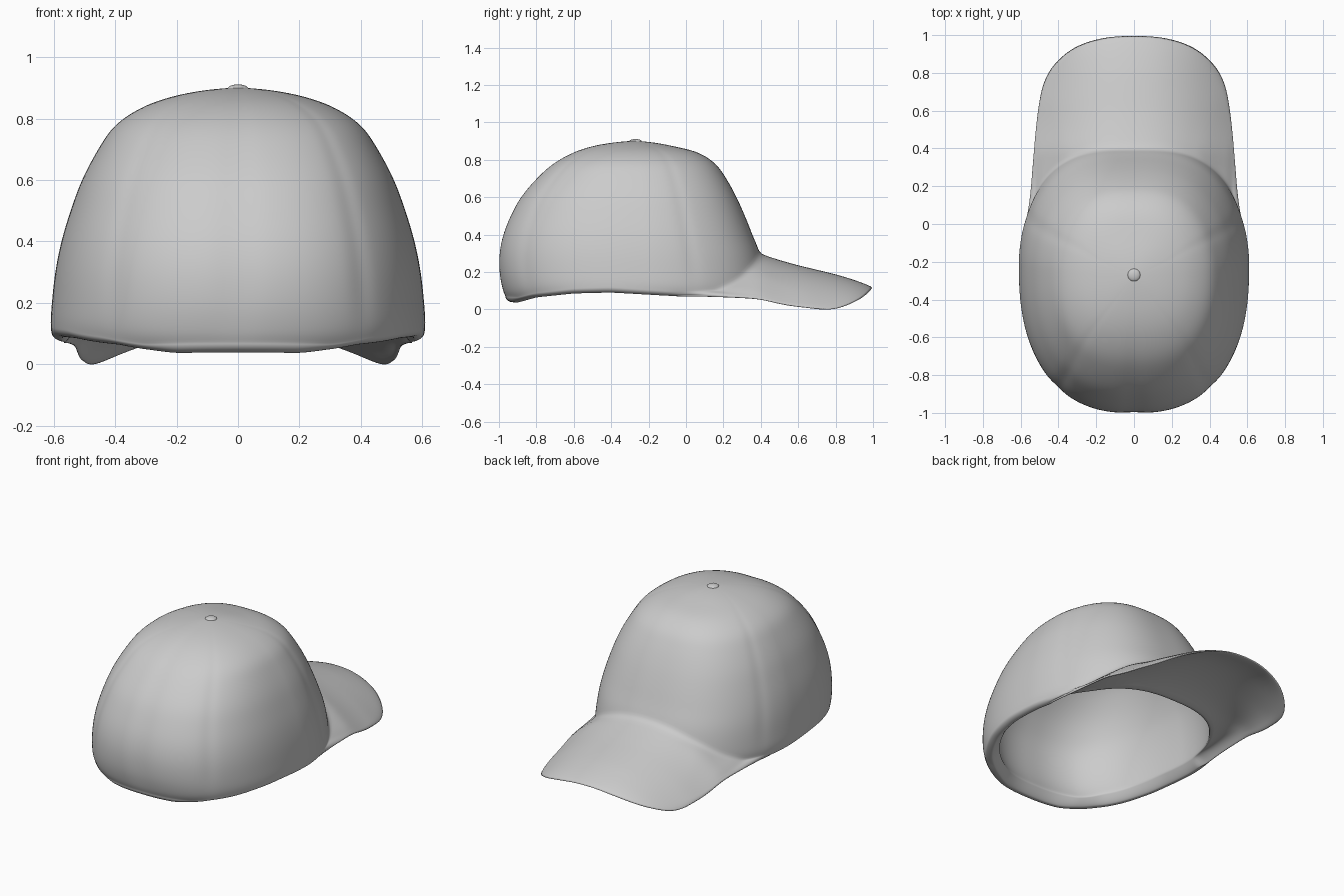
import bpy
import math

if "Cube" in bpy.data.objects:
    bpy.data.objects.remove(bpy.data.objects["Cube"], do_unlink=True)

# One plain fabric colour
fabric = bpy.data.materials.new("light_grey_fabric")
fabric.use_nodes = True
grey = (0.6, 0.6, 0.6, 1)
fabric.diffuse_color = grey
bsdf = fabric.node_tree.nodes["Principled BSDF"]
bsdf.inputs["Base Color"].default_value = grey
bsdf.inputs["Roughness"].default_value = 0.8

# Crown rings: height, half width, front y, back y
RINGS = [
    (0.03, 0.575, 0.42, -0.925), (0.07, 0.595, 0.43, -0.965), (0.12, 0.61, 0.43, -0.985),
    (0.20, 0.606, 0.42, -1.0), (0.30, 0.595, 0.395, -1.0), (0.40, 0.575, 0.355, -0.98),
    (0.50, 0.545, 0.315, -0.94), (0.60, 0.508, 0.27, -0.885), (0.70, 0.455, 0.215, -0.80),
    (0.78, 0.398, 0.155, -0.71), (0.84, 0.305, 0.06, -0.60), (0.875, 0.20, -0.08, -0.49),
    (0.893, 0.10, -0.18, -0.38), (0.90, 0.02, -0.26, -0.30)]
TOP = len(RINGS) - 1
# Brim outline, from the tip to where it runs into the side of the crown
OUTLINE = [(0, 1.014), (0.1, 1.01), (0.2, 0.994), (0.305, 0.957), (0.388, 0.898),
           (0.45, 0.825), (0.486, 0.742), (0.506, 0.64), (0.52, 0.52), (0.533, 0.36),
           (0.545, 0.2), (0.558, 0.06), (0.572, -0.05)]
BACK_HEM = [(-1, 0.045), (-0.9, 0.036), (-0.8, 0.064), (-0.6, 0.085), (-0.4, 0.09),
            (-0.05, 0.07)]
BRIM_MIDDLE = [(0.39, 0.30), (0.5, 0.264), (0.6, 0.236), (0.7, 0.212), (0.8, 0.188),
               (0.9, 0.158), (1.0, 0.12)]
BRIM_DROP = [(0, 0.225), (0.4, 0.232), (0.55, 0.22), (0.7, 0.202), (0.8, 0.19)]
BRIM_WIDTH = [(-0.05, 0.575), (0.36, 0.53), (0.64, 0.503), (0.8, 0.468)]
SEAMS = [math.radians(a) for a in (25, 155, -52, -128, -90)]
BRIM_START = math.radians(14)
MID_Y = -0.2
LIP = 0.87


def lookup(table, x):
    """Straight-line interpolation, clamped at both ends."""
    if x <= table[0][0]:
        return table[0][1]
    for (x0, y0), (x1, y1) in zip(table, table[1:]):
        if x <= x1:
            return y0 + (y1 - y0) * (x - x0) / (x1 - x0)
    return table[-1][1]


def spline(points, k):
    """Smooth curve through the points at fractional index k."""
    n = len(points) - 1
    i = min(max(int(k), 0), n - 1)
    t = k - i
    p0, p1, p2, p3 = (points[min(max(i + d, 0), n)] for d in (-1, 0, 1, 2))
    return [0.5 * (2 * b + (c - a) * t + (2 * a - 5 * b + 4 * c - d) * t ** 2
                   + (3 * b - a - 3 * c + d) * t ** 3)
            for a, b, c, d in zip(p0, p1, p2, p3)]


def mix(a, b, f):
    return a + (b - a) * f


def ring_index(z):
    return lookup([(r[0], i) for i, r in enumerate(RINGS)], z)


def crown_point(angle, k, scale=1.0, seam=0.0):
    """Point on the crown, or on a copy of it scaled in plan; seams press in."""
    z, a, front, back = spline(RINGS, k)
    mid = MID_Y - 0.08 * k / TOP
    c, s = math.cos(angle), math.sin(angle)
    # Flatter front panel, rounder sides; boxier back
    p, q = (2.7, 1.9) if s > 0 else (2.45, 2.45)
    depth = front - mid if s > 0 else mid - back
    f = scale * (1 - seam * sum(math.exp(-((angle - g) / 0.06) ** 2) for g in SEAMS))
    x = math.copysign(abs(c) ** (2 / p), c) * a * f
    y = mid + math.copysign(abs(s) ** (2 / q), s) * depth * f
    return x, y, z


def brim_height(x, y):
    u = min(abs(x) / lookup(BRIM_WIDTH, y), 1.05)
    return lookup(BRIM_MIDDLE, y) - lookup(BRIM_DROP, y) * u ** 2.2


def rim_height(x, y):
    """Where the crown wall ends and the brim or the hem begins."""
    if y > -0.05:
        return max(brim_height(x, y), 0.1)
    return lookup(BACK_HEM, y) + 0.03


def rim_index(angle):
    k = ring_index(0.15)
    for _ in range(8):
        k = ring_index(rim_height(*crown_point(angle, k)[:2]))
    return k


WALL, FLAP, INSIDE = 28, 12, 18


def column(angle):
    """One strip: down the crown, out along the brim or hem, back under, up inside."""
    k0 = rim_index(angle)
    pts = []
    for r in range(WALL, -1, -1):
        t = r / WALL
        pts.append(crown_point(angle, mix(k0, TOP, t), 1, 0.008 * min(1, 5 * t)))
    rx, ry, rz = pts[-1]
    side = 1 if math.cos(angle) >= 0 else -1
    turn = (math.asin(math.sin(angle)) - BRIM_START) / (math.pi / 2 - BRIM_START)
    lip_z = mix(0.13, 0.1, min(1, 3 * turn)) if turn > 0 else lookup(BACK_HEM, ry) + 0.06
    k_lip = ring_index(lip_z)
    lx, ly, lz = crown_point(angle, k_lip, LIP)
    steps = [i / FLAP for i in range(1, FLAP + 1)]
    if turn > 0:
        # Brim: upper sheet, then the underside running back to the opening
        ox, oy = spline(OUTLINE, (1 - turn) * (len(OUTLINE) - 1))
        ox *= side
        lift = rz - brim_height(rx, ry)
        for f in steps:
            x, y = mix(rx, ox, f), mix(ry, oy, f)
            edge = 0.008 if f == 1 else 0
            pts.append((x, y, brim_height(x, y) + lift * (1 - f) ** 2 - edge))
        for f in steps:
            x, y = mix(ox, lx, f), mix(oy, ly, f)
            pts.append((x, y, mix(brim_height(x, y) - 0.018, lz, f ** 1.3)))
    else:
        # Hem: edge rolled under, then sloping up into the lining
        ox, oy = rx * 0.945, mix(MID_Y, ry, 0.945)
        oz = lookup(BACK_HEM, oy)
        for f in steps:
            g, h = f ** 1.8, 1 - (1 - f) ** 1.8
            pts.append((mix(rx, ox, g), mix(ry, oy, g), mix(rz, oz, h)))
        for f in steps:
            pts.append((mix(ox, lx, f), mix(oy, ly, f), mix(oz, lz, f ** 1.5)))
    # Lining
    for r in range(1, INSIDE + 1):
        t = r / INSIDE
        x, y, z = crown_point(angle, mix(k_lip, TOP, t), mix(LIP, 0.94, min(1, 3 * t)))
        pts.append((x, y, z - 0.035 * t))
    return pts


# Crown, brim and lining as one continuous cloth
COLS = 128
verts, faces = [], []
for j in range(COLS):
    verts += column(-math.pi + 2 * math.pi * (j + 0.5) / COLS)
ROWS = len(verts) // COLS
for j in range(COLS):
    a, b = j * ROWS, (j + 1) % COLS * ROWS
    faces += [(a + r, a + r + 1, b + r + 1, b + r) for r in range(ROWS - 1)]
faces.append([j * ROWS for j in range(COLS)])
faces.append([j * ROWS + ROWS - 1 for j in reversed(range(COLS))])
mesh = bpy.data.meshes.new("cap_body")
mesh.from_pydata(verts, [], faces)
mesh.materials.append(fabric)
for p in mesh.polygons:
    p.use_smooth = True
body = bpy.data.objects.new("cap_body", mesh)
bpy.context.collection.objects.link(body)
sub = body.modifiers.new("soft", 'SUBSURF')
sub.levels = sub.render_levels = 1

# Top button
bpy.ops.mesh.primitive_uv_sphere_add(segments=24, ring_count=12, radius=1,
                                     location=(0, -0.27, 0.897))
button = bpy.context.object
button.name = "top_button"
button.scale = (0.034, 0.034, 0.014)
button.data.materials.append(fabric)
bpy.ops.object.shade_smooth()
